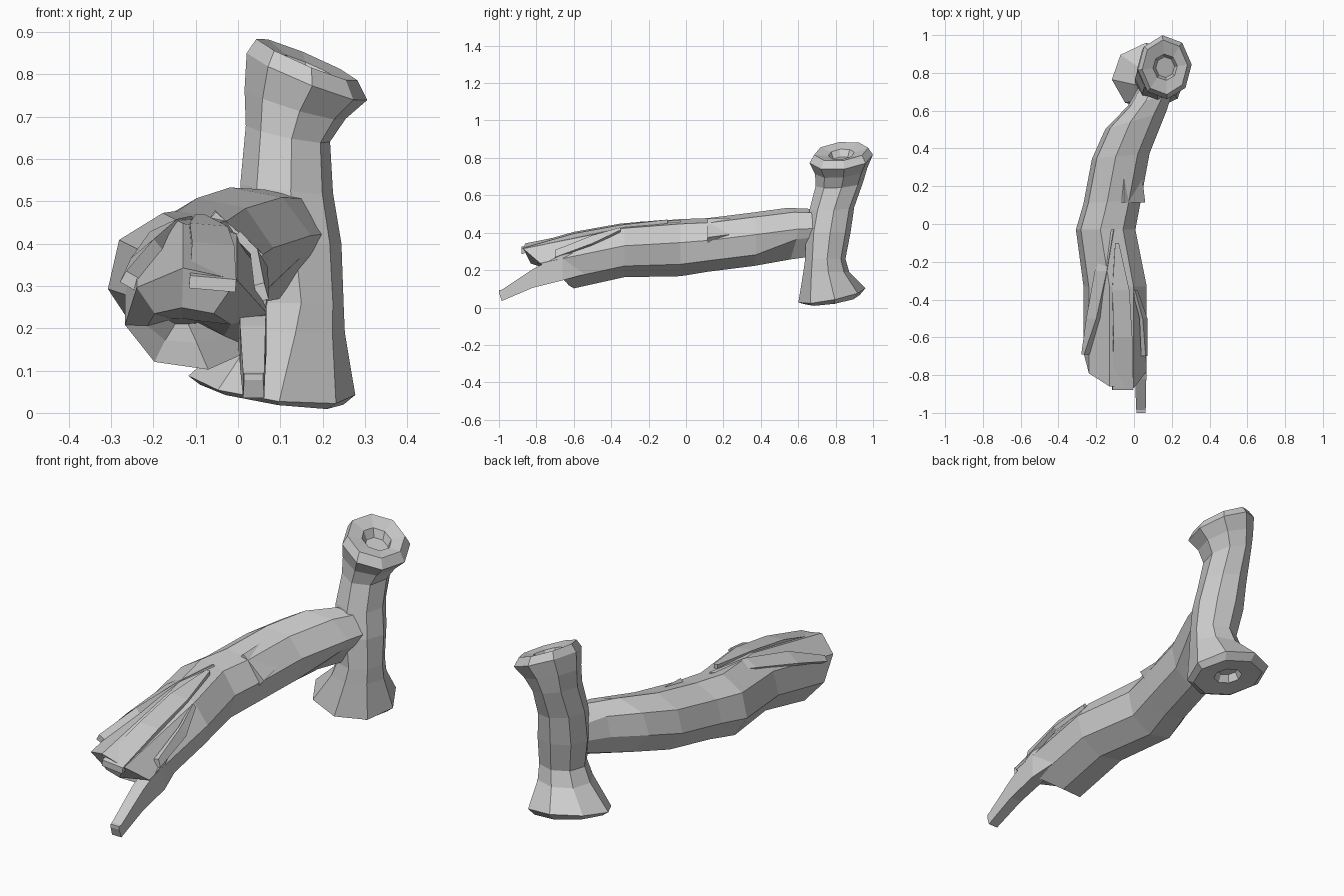
import bpy, bmesh
from math import cos, sin, radians
from mathutils import Vector

if "Cube" in bpy.data.objects:
    bpy.data.objects.remove(bpy.data.objects["Cube"])


def loft(name, rings):
    """Skin a list of equal-length point rings and cap both ends."""
    bm = bmesh.new()
    vs = [[bm.verts.new(p) for p in r] for r in rings]
    n = len(rings[0])
    for a, b in zip(vs, vs[1:]):
        for k in range(n):
            bm.faces.new((a[k], a[(k + 1) % n], b[(k + 1) % n], b[k]))
    bm.faces.new(vs[0])
    bm.faces.new(vs[-1])
    bmesh.ops.recalc_face_normals(bm, faces=bm.faces)
    me = bpy.data.meshes.new(name)
    bm.to_mesh(me)
    bm.free()
    ob = bpy.data.objects.new(name, me)
    bpy.context.collection.objects.link(ob)
    return ob


def flat_ring(x, y, z, rx, ry, sx=0, sy=0, phase=5):
    """Octagon around the upright stem, tilted by slopes sx, sy."""
    pts = []
    for k in range(8):
        a = radians(phase + 45 * k)
        dx, dy = rx * cos(a), ry * sin(a)
        pts.append((x + dx, y + dy, z + sx * dx + sy * dy))
    return pts


def log_ring(y, x, z, rx, rz, skew=0, ends=None, lift=0):
    """Octagon across the log; ends gives a ragged y offset per corner,
    lift raises the lower right corner into an arch."""
    pts = []
    for k in range(8):
        a = radians(10 + 45 * k)
        dy = skew * rx * cos(a) + (ends[k] if ends else 0)
        dz = 0.25 * ends[k] if ends else 0
        if k == 7:
            dz += lift
        pts.append((x + rx * cos(a), y + dy, z + rz * sin(a) + dz))
    return pts


def shard(name, stations):
    """Four-sided splinter: (x, y, z, width, thickness, roll) per station."""
    rings = []
    for x, y, z, w, t, roll in stations:
        r = radians(roll)
        u, v = Vector((cos(r), 0, sin(r))), Vector((-sin(r), 0, cos(r)))
        c = Vector((x, y, z))
        rings.append([c + u * i * w / 2 + v * j * t / 2
                      for i, j in ((1, 1), (-1, 1), (-1, -1), (1, -1))])
    return loft(name, rings)


# upright stem with flared, hollowed stump ends
stem = loft("stem", [flat_ring(*r) for r in (
    (.08, .78, .085, .05, .045, -.15, .15),
    (.08, .78, .05, .07, .06, -.15, .15),
    (.08, .78, .043, .17, .15, -.15, .15),
    (.08, .78, .065, .198, .18, -.13, .2),
    (.125, .75, .19, .128, .123),
    (.14, .745, .26, .11, .108),
    (.125, .76, .40, .12, .12),
    (.115, .78, .53, .11, .12, -.1, .05),
    (.118, .82, .66, .10, .128, -.2, .08),
    (.135, .83, .73, .12, .14, -.3, .1),
    (.163, .83, .795, .143, .17, -.4, .1),
    (.163, .83, .835, .12, .145, -.42, .1),
    (.165, .83, .82, .065, .07, -.42, .1),
    (.165, .83, .785, .05, .055, -.42, .1))])

# main log with a ragged broken end
ragged = [-.18, -.27, -.26, -.19, -.08, -.03, 0, -.06]
inner = [v * .85 for v in ragged]
core = [v * .55 for v in ragged]
log = loft("log", [
    log_ring(.74, .12, .40, .09, .10),
    log_ring(.66, .085, .40, .12, .13, .3, None, .05),
    log_ring(.55, .01, .395, .165, .14, .3, None, .05),
    log_ring(.36, -.07, .365, .155, .145, .1),
    log_ring(.12, -.115, .335, .155, .145, .08),
    log_ring(-.03, -.15, .32, .16, .155),
    log_ring(-.33, -.10, .305, .17, .145),
    log_ring(-.60, -.10, .255, .17, .155, 0, ragged),
    log_ring(-.60, -.115, .235, .10, .07, 0, inner),
    log_ring(-.585, -.125, .235, .04, .025, 0, core)])

# join log and stem into one skin
mod = log.modifiers.new("join", 'BOOLEAN')
mod.operation = 'UNION'
mod.solver = 'EXACT'
mod.object = stem
bpy.context.view_layer.objects.active = log
bpy.ops.object.modifier_apply(modifier=mod.name)
bpy.data.objects.remove(stem)
log.name = "forked_log"

# long spike under the broken end
shard("lower_spike", [
    (.0, -.48, .25, .05, .11, 0), (.035, -.66, .215, .065, .14, 0),
    (.035, -.82, .155, .06, .10, 0), (.037, -.985, .065, .05, .06, 0),
    (.037, -1.0, .085, .045, .015, 0)])

# lifted bark slivers along the log
shard("top_left_sliver", [
    (-.11, -.03, .455, .01, .02, 20), (-.17, -.25, .43, .07, .03, 25),
    (-.215, -.50, .375, .07, .035, 40), (-.25, -.69, .31, .03, .05, 60)])
shard("right_sliver", [
    (.005, -.35, .415, .02, .02, -45), (.05, -.50, .36, .05, .02, -60),
    (.055, -.70, .285, .04, .025, -75)])
shard("top_ridge", [
    (-.09, -.10, .46, .02, .02, 0), (-.07, -.35, .435, .09, .02, -5),
    (-.06, -.60, .385, .10, .03, -5), (-.06, -.88, .305, .11, .03, -5)])

# peeled bark lip halfway along
shard("bark_lip", [
    (-.02, .42, .44, .10, .02, -40), (-.015, .25, .425, .13, .03, -42),
    (-.01, .115, .41, .15, .04, -42)])
